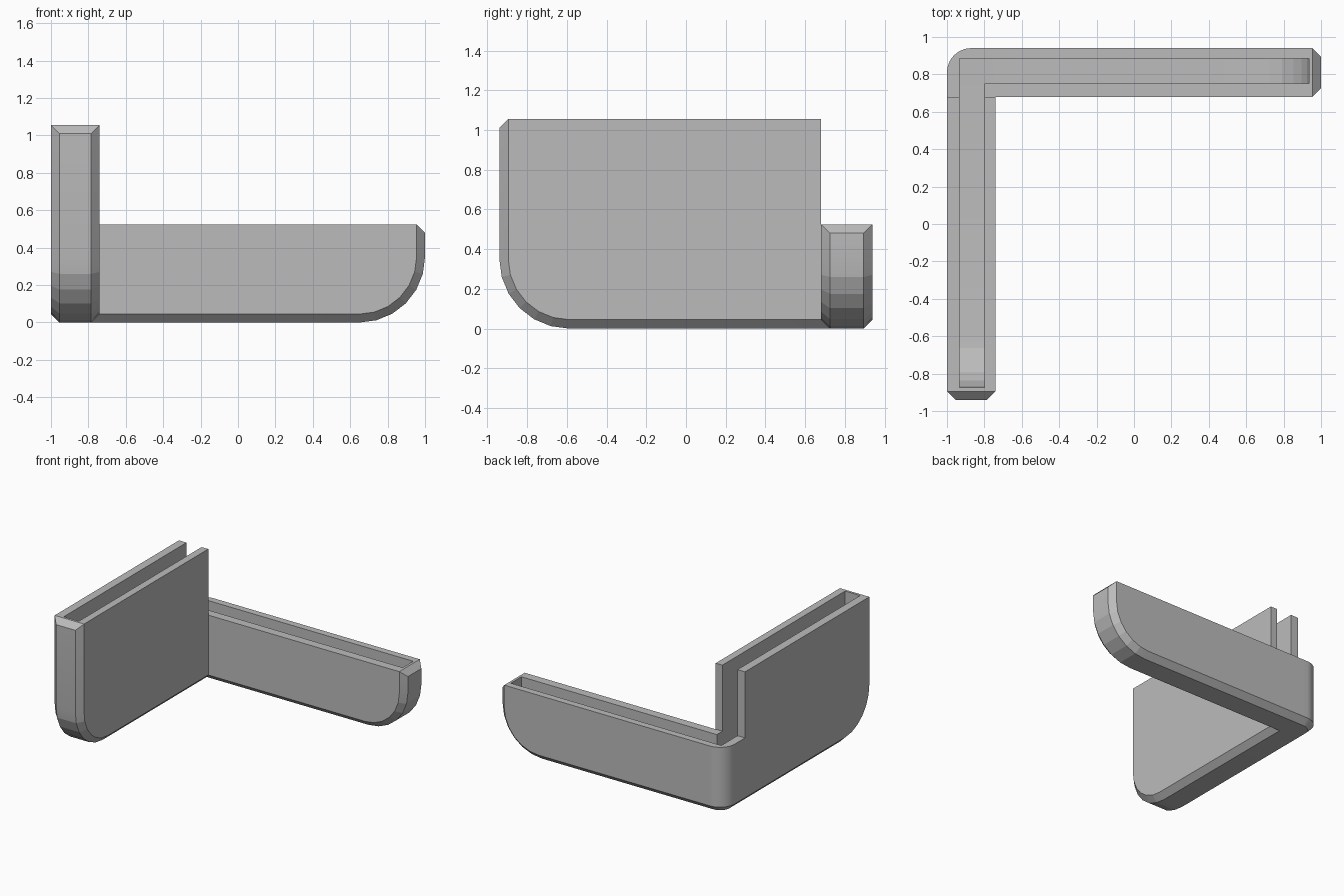
import bpy, bmesh
from math import sin, cos, pi

cube = bpy.data.objects.get("Cube")
if cube:
    bpy.data.objects.remove(cube, do_unlink=True)

TALL, LOW = 1.055, 0.525      # wall heights
HALF, CHAMFER = 0.13, 0.045   # arm half width, edge chamfer
RADIUS, TIP = 0.35, 0.94      # lower tip rounding, distance of the front tip

grey = bpy.data.materials.new("plain grey")
grey.use_nodes = True
grey.diffuse_color = (0.5, 0.5, 0.5, 1)
grey.node_tree.nodes["Principled BSDF"].inputs["Base Color"].default_value = (0.5, 0.5, 0.5, 1)


def hull(name, points):
    """Solid convex object around the points."""
    bm = bmesh.new()
    for p in points:
        bm.verts.new(p)
    bmesh.ops.remove_doubles(bm, verts=bm.verts, dist=0.0001)
    res = bmesh.ops.convex_hull(bm, input=bm.verts)
    junk = {g for g in res["geom_interior"] + res["geom_unused"] if isinstance(g, bmesh.types.BMVert)}
    bmesh.ops.delete(bm, geom=list(junk), context="VERTS")
    bmesh.ops.dissolve_limit(bm, angle_limit=0.01, verts=bm.verts, edges=bm.edges)
    bmesh.ops.recalc_face_normals(bm, faces=bm.faces)
    mesh = bpy.data.meshes.new(name)
    bm.to_mesh(mesh)
    bm.free()
    mesh.materials.append(grey)
    obj = bpy.data.objects.new(name, mesh)
    bpy.context.collection.objects.link(obj)
    return obj


def combine(target, other, operation):
    """Apply a boolean and drop the second object."""
    mod = target.modifiers.new(operation, "BOOLEAN")
    mod.operation, mod.object, mod.solver = operation, other, "EXACT"
    bpy.context.view_layer.objects.active = target
    bpy.ops.object.modifier_apply(modifier=mod.name)
    bpy.data.objects.remove(other, do_unlink=True)


def outline(inset, top, end):
    """Side profile (along, z): rounded lower tip, then a straight floor."""
    r = RADIUS - inset
    arc = [(RADIUS - r * cos(a), RADIUS - r * sin(a)) for a in (i * pi / 12 for i in range(7))]
    return [(inset, top)] + arc + [(end, inset)]


def arm_points(height, end):
    core = outline(0, height - CHAMFER, end)
    side = outline(CHAMFER, height, end) + [(end, height)]
    return [(s, sign * w, z) for profile, w in ((core, HALF - CHAMFER), (side, HALF))
            for s, z in profile for sign in (-1, 1)]


def slot_points(height, end, shift):
    profile = outline(0.065, height + 0.2, end) + [(end, height + 0.2)]
    return [(s, shift + w, z) for s, z in profile for w in (-0.067, 0.067)]


def along_left(points):
    return [(w - 1 + HALF, s - TIP, z) for s, w, z in points]


def along_back(points):
    return [(1 - s, w + TIP - HALF, z) for s, w, z in points]


# Tall side arm, stepped down to the low height at the corner
bracket = hull("corner_bracket", along_left(arm_points(TALL, 1.72)))
step = hull("step_cutter", [(x, y, z) for x in (-1.2, -0.6) for y in (0.68, 1.2) for z in (LOW, 1.3)])
combine(bracket, step, "DIFFERENCE")

# Low back arm
combine(bracket, hull("back_arm", along_back(arm_points(LOW, 1.84))), "UNION")


# Rounded outer corner
def corner_ring(z, inset):
    r = HALF - inset
    ring = [(-1 + HALF + r * cos(a), TIP - HALF + r * sin(a), z)
            for a in (pi / 2 + i * pi / 32 for i in range(17))]
    return ring + [(-0.8, TIP - inset, z), (-0.8, 0.74, z), (-1 + inset, 0.74, z)]


corner = corner_ring(LOW, 0) + corner_ring(CHAMFER, 0) + corner_ring(0, CHAMFER)
combine(bracket, hull("corner", corner), "UNION")

# Slot running through both arms
combine(bracket, hull("side_slot", along_left(slot_points(TALL, 1.825, 0.004))), "DIFFERENCE")
combine(bracket, hull("back_slot", along_back(slot_points(LOW, 1.93, 0.008))), "DIFFERENCE")

# Smooth only the finely divided corner
bpy.ops.object.select_all(action="DESELECT")
bracket.select_set(True)
bpy.context.view_layer.objects.active = bracket
bpy.ops.object.shade_smooth_by_angle(angle=0.18)
